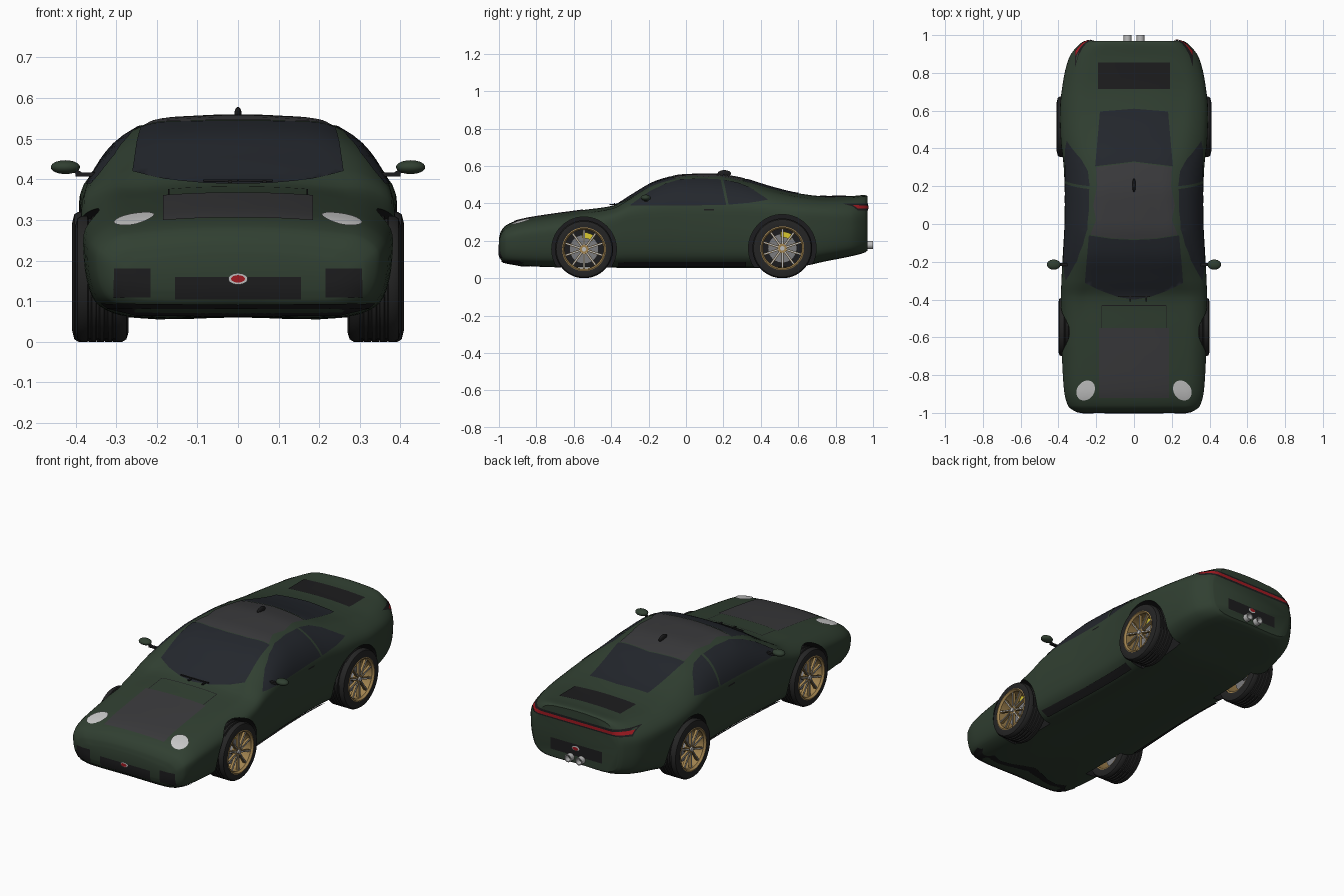
import bpy, bmesh, math
from mathutils import Vector, Matrix
from mathutils.bvhtree import BVHTree

if "Cube" in bpy.data.objects:
    bpy.data.objects.remove(bpy.data.objects["Cube"])

COL = dict(paint=(.03, .05, .031), glass=(.017, .02, .026), black=(.012, .012, .013), roof=(.042, .042, .045),
           rubber=(.018, .018, .018), gold=(.36, .23, .08), chrome=(.5, .5, .5), yellow=(.7, .58, .03),
           red=(.35, .01, .015), lamp=(.6, .62, .62), steel=(.2, .2, .21))
MAT = {}
for k, c in COL.items():
    MAT[k] = bpy.data.materials.new(k)
    MAT[k].diffuse_color = (*c, 1)


def smooth(me, angle=35):
    me.polygons.foreach_set("use_smooth", [True] * len(me.polygons))
    me.set_sharp_from_angle(angle=math.radians(angle))


def make(name, bm, mat, recalc=True):
    if recalc:
        bmesh.ops.recalc_face_normals(bm, faces=bm.faces)
    me = bpy.data.meshes.new(name)
    bm.to_mesh(me)
    bm.free()
    me.materials.append(MAT[mat])
    smooth(me)
    ob = bpy.data.objects.new(name, me)
    bpy.context.collection.objects.link(ob)
    return ob


def bridge(bm, rings, closed):
    n = len(rings[0])
    for a, b in zip(rings, rings[1:]):
        for i in range(n if closed else n - 1):
            j = (i + 1) % n
            bm.faces.new((a[i], a[j], b[j], b[i]))


def spline(ts, vs, t):
    # monotone cubic through the points
    d = [(vs[i + 1] - vs[i]) / (ts[i + 1] - ts[i]) for i in range(len(ts) - 1)]
    m = [d[0]] + [2 * a * b / (a + b) if a * b > 0 else 0 for a, b in zip(d, d[1:])] + [d[-1]]
    i = max(k for k in range(len(d)) if ts[k] <= t + 1e-9)
    h = ts[i + 1] - ts[i]
    u = (t - ts[i]) / h
    return ((2*u**3 - 3*u*u + 1) * vs[i] + (u**3 - 2*u*u + u) * h * m[i]
            + (3*u*u - 2*u**3) * vs[i + 1] + (u**3 - u*u) * h * m[i + 1])


# body stations: y, bottom, top, half width, shoulder height, top half width
ST = [(-1, .13, .215, .27, .18, .20), (-.99, .10, .25, .315, .205, .23), (-.96, .08, .285, .35, .23, .25),
      (-.88, .07, .315, .37, .25, .26), (-.72, .062, .342, .38, .27, .26), (-.55, .06, .365, .385, .295, .26),
      (-.39, .06, .388, .385, .335, .25), (-.3, .06, .44, .382, .37, .225), (-.15, .06, .523, .375, .392, .225),
      (0, .06, .555, .367, .397, .215), (.15, .06, .557, .365, .397, .2), (.3, .06, .535, .37, .397, .19),
      (.45, .06, .49, .386, .387, .2), (.6, .066, .454, .39, .37, .22), (.75, .095, .438, .375, .36, .24),
      (.88, .12, .439, .343, .35, .23), (.955, .14, .445, .285, .345, .2), (.97, .15, .44, .26, .335, .18)]


def section(y):
    zb, zt, w, zs, wt = [spline([s[0] for s in ST], [s[k] for s in ST], y) for k in range(1, 6)]
    h = zs - zb
    a, b = Vector((.985 * w, zs)), Vector((wt, zt - .014))
    mid = (a + b) / 2 + Vector((b.y - a.y, a.x - b.x)) * .12
    half = [Vector(p) for p in ((0, zb), (.7 * w, zb), (.9 * w, zb + .13 * h), (.97 * w, zb + .36 * h),
            (w, zb + .73 * h), a, mid, b, (.5 * wt, zt - .003), (0, zt))]
    p = half + [Vector((-v.x, v.y)) for v in half[-2:0:-1]]
    out, n = [], len(p)
    for i in range(n):
        p0, p1, p2, p3 = p[i - 1], p[i], p[(i + 1) % n], p[(i + 2) % n]
        # chord-scaled tangents keep the uneven spacing smooth
        l0, l1, l2 = (p1 - p0).length, (p2 - p1).length, (p3 - p2).length
        m1, m2 = (p2 - p0) * l1 / (l0 + l1), (p3 - p1) * l1 / (l1 + l2)
        for u in (0, .25, .5, .75):
            out.append((2*u**3 - 3*u*u + 1) * p1 + (u**3 - 2*u*u + u) * m1 + (3*u*u - 2*u**3) * p2 + (u**3 - u*u) * m2)
    return [(v.x, y, v.y) for v in out]


# body shell
bm = bmesh.new()
ys = [a[0] + (b[0] - a[0]) * k / 4 for a, b in zip(ST, ST[1:]) for k in range(4)] + [ST[-1][0]]
rings = [[bm.verts.new(c) for c in section(y)] for y in ys]
bridge(bm, rings, True)
bm.faces.new(rings[0])
bm.faces.new(rings[-1])
bmesh.ops.recalc_face_normals(bm, faces=bm.faces)
TREE = BVHTree.FromBMesh(bm)
body = make("body", bm, "paint")


def lathe(name, prof, loc, mat, s=1, closed=True, axis='X', n=40):
    # spin (along, radius) points about an axis; s = -1 mirrors it
    bm = bmesh.new()
    rings = []
    for k in range(n):
        t = 2 * math.pi * k / n
        c, q = math.cos(t), math.sin(t)
        rings.append([bm.verts.new((s * a, r * c, r * q) if axis == 'X' else (r * c, a, r * q)) for a, r in prof])
    bridge(bm, rings + rings[:1], closed)
    bmesh.ops.remove_doubles(bm, verts=bm.verts, dist=1e-5)
    bmesh.ops.translate(bm, verts=bm.verts, vec=loc)
    return make(name, bm, mat)


def disc(x0, x1, r):
    return [(x0, 0), (x0, r), (x1, r), (x1, 0)]


# wheel arches cut from the body
AXLES = (("front", -.545, .155, .335, .173), ("rear", .515, .16, .343, .181))
for label, y, r, x, arch in AXLES:
    for s in (1, -1):
        cut = lathe("arch_cutter", disc(.245, .5, arch), (0, y, r), "black", s, False, n=56)
        cut.hide_render = True
        mod = body.modifiers.new("arch", 'BOOLEAN')
        mod.object, mod.operation, mod.solver, mod.material_mode = cut, 'DIFFERENCE', 'EXACT', 'TRANSFER'
        bpy.context.view_layer.objects.active = body
        bpy.ops.object.modifier_apply(modifier=mod.name)
        bpy.data.objects.remove(cut)
smooth(body.data)

VIEW = {'top': ((0, 0, -1), lambda u, v: (u, v, 2)), 'front': ((0, 1, 0), lambda u, v: (u, -2, v)),
        'rear': ((0, -1, 0), lambda u, v: (u, 2, v)), 'right': ((-1, 0, 0), lambda u, v: (2, u, v)),
        'left': ((1, 0, 0), lambda u, v: (-2, u, v))}


def panel(name, pts, view, mat, off=.003, step=.02):
    # flat outline, gridded and laid onto the body surface
    bm = bmesh.new()
    bm.faces.new([bm.verts.new((u, v, 0)) for u, v in pts])
    for ax in (0, 1):
        lo, hi = min(p[ax] for p in pts), max(p[ax] for p in pts)
        no = Vector((ax == 0, ax == 1, 0))
        for k in range(1, math.ceil((hi - lo) / step)):
            bmesh.ops.bisect_plane(bm, geom=bm.verts[:] + bm.edges[:] + bm.faces[:],
                                   plane_co=no * (lo + k * step), plane_no=no)
    bmesh.ops.triangulate(bm, faces=bm.faces)
    d, place = VIEW[view]
    d = Vector(d)
    for v in bm.verts:
        o = Vector(place(v.co.x, v.co.y))
        hit = TREE.ray_cast(o, d)
        if hit[0] is None:
            hit = TREE.find_nearest(o + d * 1.1)
        v.co = hit[0] + hit[1] * off
    bm.normal_update()
    bmesh.ops.reverse_faces(bm, faces=[f for f in bm.faces if f.normal.dot(d) > 0])
    return make(name, bm, mat, False)


def rect(a, b, c, d):
    return [(a, c), (b, c), (b, d), (a, d)]


def oval(cx, cy, a, b, rot=0, n=28):
    c, s = math.cos(rot), math.sin(rot)
    pts = [(a * math.cos(2 * math.pi * k / n), b * math.sin(2 * math.pi * k / n)) for k in range(n)]
    return [(cx + c * u - s * v, cy + s * u + c * v) for u, v in pts]


def sym(half):
    return half + [(-u, v) for u, v in reversed(half) if u]


def box(name, size, mtx, mat):
    bm = bmesh.new()
    bmesh.ops.create_cube(bm, size=1, matrix=mtx @ Matrix.Diagonal((*size, 1)))
    return make(name, bm, mat)


def ball(name, loc, size, mat):
    bm = bmesh.new()
    bmesh.ops.create_uvsphere(bm, u_segments=24, v_segments=14, radius=1,
                              matrix=Matrix.Translation(loc) @ Matrix.Diagonal((*size, 1)))
    return make(name, bm, mat)


# glass, roof and bonnet panels
panel("windscreen", sym([(0, -.4), (.085, -.385), (.18, -.35), (.26, -.31), (.238, -.06), (.12, -.078), (0, -.084)]), 'top', "glass")
panel("roof_panel", sym([(0, -.08), (.12, -.074), (.23, -.056), (.2, .02), (.215, .1), (.195, .2), (.2, .3), (0, .325)]), 'top', "roof")
panel("rear_window", sym([(0, .33), (.205, .305), (.18, .595), (0, .61)]), 'top', "glass")
panel("engine_vent", rect(-.19, .19, .715, .855), 'top', "black")
panel("bonnet_panel", rect(-.185, .185, -.92, -.55), 'top', "roof")
panel("bonnet_seam_rear", rect(-.17, .17, -.433, -.429), 'top', "black", .002)

# nose and tail details
panel("front_grille", rect(-.155, .155, .105, .16), 'front', "black")
panel("front_lip", sym([(0, .066), (.25, .068), (.32, .085), (.335, .097), (0, .094)]), 'front', "black", .004)
panel("tail_light_surround", rect(-.31, .31, .362, .398), 'rear', "black")
panel("tail_light", rect(-.305, .305, .371, .387), 'rear', "red", .006)
panel("rear_grille", rect(-.16, .16, .19, .255), 'rear', "black")
for view, z in (('front', .155), ('rear', .235)):
    panel(view + "_badge_rim", oval(0, z, .024, .014), view, "chrome", .009)
    panel(view + "_badge", oval(0, z, .017, .009), view, "red", .012)

# wipers and roof antenna
for x in (-.043, .043):
    box("wiper", (.084, .006, .006), Matrix.Translation((x, -.383, .398)), "black")
box("wiper_arm", (.01, .04, .006), Matrix.Translation((-.02, -.39, .394)), "black")
box("wiper_arm", (.01, .04, .006), Matrix.Translation((.065, -.39, .394)), "black")
ball("roof_antenna", (0, .205, .56), (.009, .036, .018), "black")

for s, side in ((1, 'right'), (-1, 'left')):
    panel("bonnet_seam_side", rect(s * .17 - .002, s * .17 + .002, -.55, -.43), 'top', "black", .002)
    panel("headlight", oval(s * .255, -.88, .056, .045, s * 2.2), 'top', "lamp", .005, .012)
    panel("front_intake", rect(*sorted((s * .215, s * .305)), .11, .18), 'front', "black")
    # side glass
    panel("door_window", [(-.3, .388), (-.19, .465), (-.11, .503), (-.03, .527), (.08, .531), (.185, .526), (.215, .392), (-.05, .387)], side, "glass")
    panel("quarter_window", [(.2, .525), (.28, .508), (.34, .484), (.44, .418), (.34, .402), (.228, .393)], side, "glass")
    panel("sill", rect(-.36, .32, .066, .09), side, "black", .006)
    panel("door_handle", rect(.095, .15, .362, .37), side, "black", .004)
    # mirrors
    ball("mirror", (s * .425, -.215, .43), (.036, .027, .017), "paint")
    box("mirror_arm", (.05, .016, .01), Matrix.Translation((s * .375, -.215, .412)), "black")
    box("mirror_stalk", (.03, .012, .01), Matrix.Translation((s * .4, -.215, .42)) @ Matrix.Rotation(-s * .5, 4, 'Y'), "black")
    # exhaust pipes
    lathe("exhaust", [(.9, .021), (1, .021), (1, .016), (.955, .016), (.95, 0)], (s * .034, 0, .178), "chrome", closed=False, axis='Y', n=24)

    for label, y, r, x, arch in AXLES:
        c = (s * x, y, r)
        # tyre with tread grooves
        tread = [(-.063, .112), (-.066, .13), (-.06, r - .006), (-.05, r)]
        for g in (-.03, -.01, .01, .03):
            tread += [(g - .005, r), (g - .003, r - .006), (g + .003, r - .006), (g + .005, r)]
        tread += [(.05, r), (.06, r - .006), (.066, .13), (.062, .112)]
        lathe(label + "_tyre", tread, c, "rubber", s, n=56)
        # rim barrel, brake, hub
        lathe(label + "_rim", [(.064, .117), (.066, .112), (.055, .104), (-.06, .104), (-.06, .113), (.05, .113)], c, "gold", s, n=48)
        lathe(label + "_brake_disc", disc(-.005, .006, .078), c, "steel", s, False)
        lathe(label + "_axle", disc(-.09, .03, .022), c, "steel", s, False)
        lathe(label + "_hub", disc(.025, .05, .026), c, "gold", s, False)
        lathe(label + "_hub_cap", disc(.05, .058, .012), c, "chrome", s, False, n=20)
        base = Matrix.Translation(c)
        for a in (-.55, -.3, -.05):
            box(label + "_caliper", (.034, .026, .03), base @ Matrix.Rotation(a, 4, 'X') @ Matrix.Translation((s * .003, 0, .074)), "yellow")
        for k in range(10):
            m = base @ Matrix.Rotation(2 * math.pi * k / 10, 4, 'X')
            box(label + "_spoke", (.014, .011, .09), m @ Matrix.Translation((s * .044, 0, .064)), "gold")
            box(label + "_spoke_trim", (.004, .005, .084), m @ Matrix.Translation((s * .052, 0, .064)), "chrome")

for m in bpy.data.materials:
    if m.users and not m.is_grease_pencil:
        m.use_nodes = True
        m.node_tree.nodes["Principled BSDF"].inputs["Base Color"].default_value = m.diffuse_color
